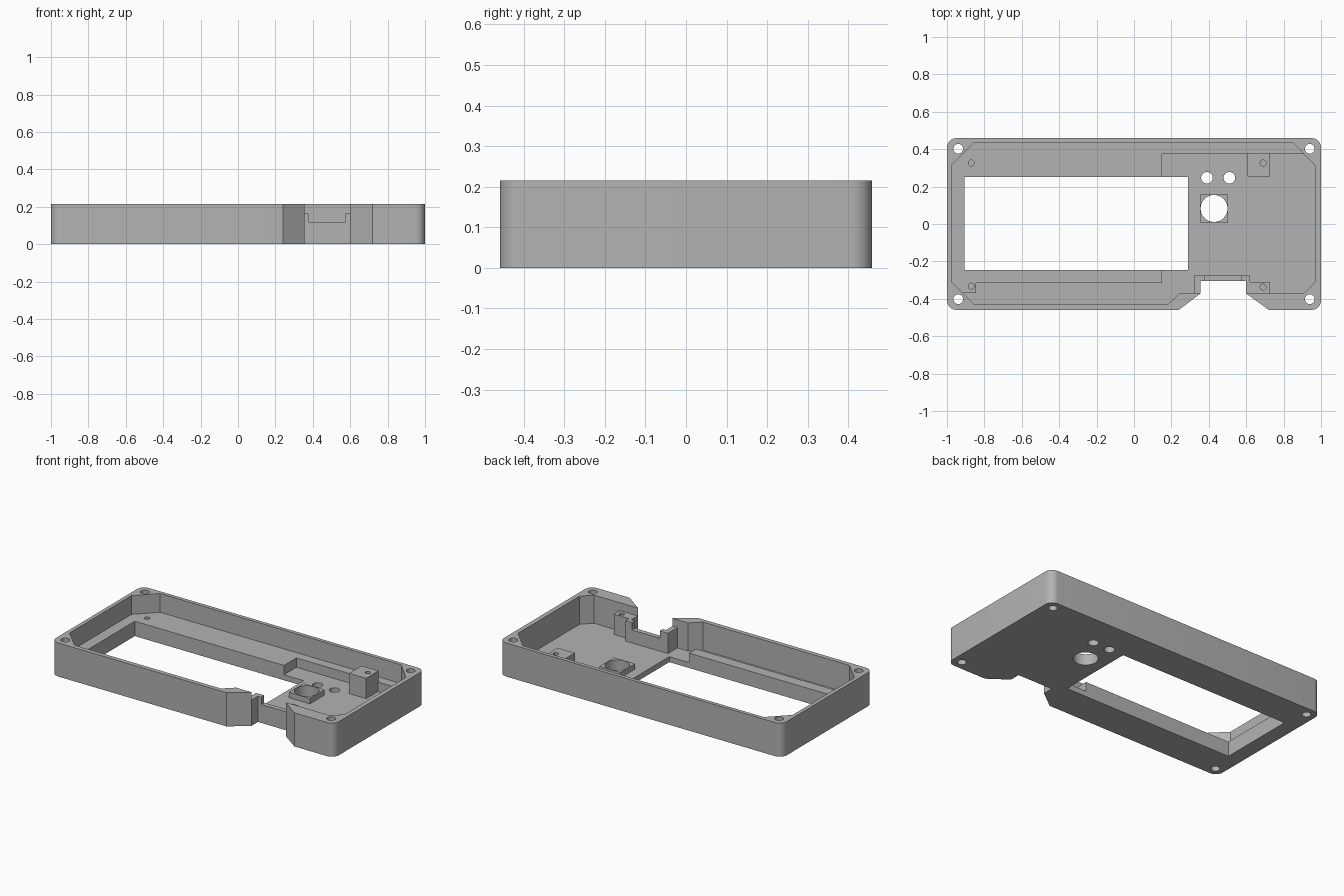
import bpy
import bmesh
from math import cos, sin, pi
from mathutils import Vector

cube = bpy.data.objects.get("Cube")
if cube:
    bpy.data.objects.remove(cube, do_unlink=True)

GREY = (0.45, 0.45, 0.45, 1.0)
plastic = bpy.data.materials.new("grey plastic")
plastic.use_nodes = True
plastic.diffuse_color = GREY
plastic.node_tree.nodes["Principled BSDF"].inputs["Base Color"].default_value = GREY

TOP, LEDGE, FLOOR, POST = 0.215, 0.095, 0.035, 0.165


def prism(name, outline, z0, z1):
    """Extrude a flat outline from z0 to z1."""
    bm = bmesh.new()
    base = bm.faces.new([bm.verts.new((x, y, z0)) for x, y in outline])
    new = bmesh.ops.extrude_face_region(bm, geom=[base])["geom"]
    bmesh.ops.translate(bm, vec=(0, 0, z1 - z0),
                        verts=[v for v in new if isinstance(v, bmesh.types.BMVert)])
    bmesh.ops.recalc_face_normals(bm, faces=bm.faces)
    mesh = bpy.data.meshes.new(name)
    bm.to_mesh(mesh)
    bm.free()
    obj = bpy.data.objects.new(name, mesh)
    bpy.context.collection.objects.link(obj)
    mesh.materials.append(plastic)
    return obj


def rect(x0, x1, y0, y1):
    return [(x0, y0), (x1, y0), (x1, y1), (x0, y1)]


def circle(x, y, r, n=32):
    return [(x + r * cos(2 * pi * i / n), y + r * sin(2 * pi * i / n)) for i in range(n)]


def corner(x, y, start, r=0.05, n=8):
    """Quarter arc that rounds the corner centred on x, y."""
    return [(x + r * cos(start + pi / 2 * i / n), y + r * sin(start + pi / 2 * i / n))
            for i in range(n + 1)]


def cut(obj, outline, z0, z1):
    """Subtract a prism from an object."""
    cutter = prism("cutter", outline, z0, z1)
    cutter.hide_render = True
    mod = obj.modifiers.new("cut", 'BOOLEAN')
    mod.operation, mod.solver, mod.object = 'DIFFERENCE', 'EXACT', cutter
    bpy.context.view_layer.objects.active = obj
    bpy.ops.object.modifier_apply(modifier=mod.name)
    bpy.data.objects.remove(cutter, do_unlink=True)


# Outer shell with rounded corners and a funnel-shaped front notch
W, D = 0.95, 0.409
notch = [(0.24, -0.459), (0.355, -0.372), (0.355, -0.305),
         (0.60, -0.305), (0.60, -0.372), (0.72, -0.459)]
shell = prism("case_shell", corner(-W, -D, pi) + notch + corner(W, -D, 1.5 * pi)
              + corner(W, D, 0) + corner(-W, D, pi / 2), 0, TOP)

# Main cavity down to the ledge, then the deeper floor and cable channel
cavity = [(-0.975, -0.31), (-0.855, -0.43), (0.18, -0.43), (0.245, -0.37), (0.91, -0.37),
          (0.97, -0.31), (0.97, 0.31), (0.85, 0.435), (-0.855, 0.435), (-0.975, 0.315)]
cut(shell, cavity, LEDGE, TOP + 0.1)
deep = [(0.15, 0.375), (0.15, -0.315), (-0.845, -0.315), (-0.845, -0.37), (-0.915, -0.37),
        (-0.855, -0.43), (0.18, -0.43), (0.245, -0.37), (0.91, -0.37), (0.97, -0.31),
        (0.97, 0.31), (0.91, 0.375)]
cut(shell, deep, FLOOR, LEDGE + 0.02)

# Display window
cut(shell, rect(-0.905, 0.29, -0.245, 0.25), -0.1, 0.3)

# Corner bolt holes, button holes, knob hole and blind screw holes
for sx in (-1, 1):
    for sy in (-1, 1):
        cut(shell, circle(sx * 0.94, sy * 0.402, 0.026), -0.1, 0.3)
for x in (0.39, 0.51):
    cut(shell, circle(x, 0.247, 0.031), -0.1, 0.3)
KNOB = (0.428, 0.083)
cut(shell, circle(*KNOB, 0.072), -0.1, 0.3)
for y in (-0.332, 0.326):
    cut(shell, circle(-0.87, y, 0.016), 0.04, 0.3)

# Square collar around the knob hole
kx, ky = KNOB
collar = prism("knob_collar", rect(kx - 0.074, kx + 0.074, ky - 0.074, ky + 0.074),
               FLOOR - 0.005, 0.07)
cut(collar, circle(kx, ky, 0.072), 0, 0.3)

# Back mounting post with a blind screw hole
back_post = prism("back_mounting_post", rect(0.608, 0.728, 0.255, 0.38), FLOOR - 0.005, POST)
cut(back_post, circle(0.69, 0.326, 0.016), 0.06, 0.3)

# Wall behind the notch, joined to the front mounting post
socket = prism("socket_wall", [(0.32, -0.372), (0.355, -0.372), (0.355, -0.305),
                               (0.60, -0.305), (0.60, -0.372), (0.728, -0.372),
                               (0.728, -0.31), (0.62, -0.31), (0.62, -0.275),
                               (0.32, -0.275)], FLOOR - 0.005, POST)
cut(socket, rect(0.378, 0.575, -0.32, -0.26), 0.118, 0.3)
cut(socket, circle(0.69, -0.337, 0.016), 0.06, 0.3)

# Smooth the round surfaces and keep the edges sharp
for obj in (shell, collar, back_post, socket):
    bpy.ops.object.select_all(action='DESELECT')
    obj.select_set(True)
    bpy.context.view_layer.objects.active = obj
    bpy.ops.object.shade_smooth_by_angle(angle=pi / 6)
